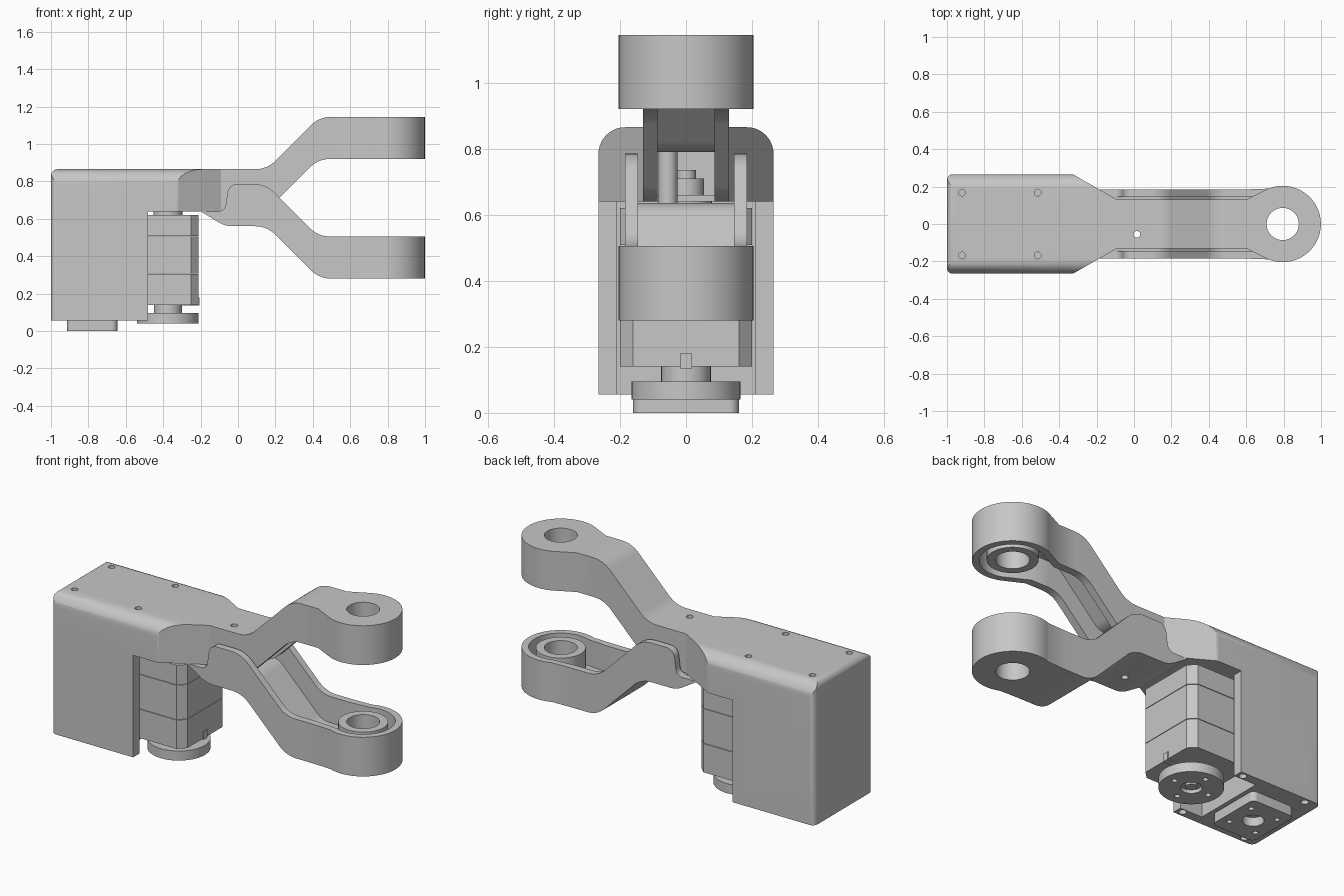
import bpy, bmesh
from math import cos, sin, pi, radians
from mathutils import Vector

if "Cube" in bpy.data.objects:
    bpy.data.objects.remove(bpy.data.objects["Cube"])

GREY = (0.57, 0.57, 0.57, 1)
grey = bpy.data.materials.new("plain grey")
grey.use_nodes = True
grey.diffuse_color = GREY
grey.node_tree.nodes["Principled BSDF"].inputs["Base Color"].default_value = GREY


def rounded(points, steps=8):
    """Round the corners of a polygon given as (u, v, radius)."""
    out = []
    for i, (u, v, r) in enumerate(points):
        p = Vector((u, v))
        if not r:
            out.append(p)
            continue
        a = (Vector(points[i - 1][:2]) - p).normalized()
        b = (Vector(points[(i + 1) % len(points)][:2]) - p).normalized()
        half = a.angle(b) / 2
        reach = r * cos(half) / sin(half)
        centre = p + (a + b).normalized() * (r / sin(half))
        start, end = p + a * reach - centre, p + b * reach - centre
        for k in range(steps + 1):
            spoke = start.lerp(end, k / steps).normalized()
            out.append(centre + spoke * r)
    return out


def arc(x, y, r, first=0, last=360, steps=48):
    full = abs(last - first) == 360
    count = steps if full else steps + 1
    angles = [radians(first + (last - first) * k / steps) for k in range(count)]
    return [Vector((x + r * cos(a), y + r * sin(a))) for a in angles]


def prism(name, axis, points, lo, hi):
    """Extrude an outline along an axis from lo to hi."""
    place = {"X": lambda u, v: (lo, u, v),
             "Y": lambda u, v: (u, lo, v),
             "Z": lambda u, v: (u, v, lo)}[axis]
    bm = bmesh.new()
    face = bm.faces.new([bm.verts.new(place(*p)) for p in points])
    moved = bmesh.ops.extrude_face_region(bm, geom=[face])["geom"]
    shift = Vector([(hi - lo) * (axis == a) for a in "XYZ"])
    bmesh.ops.translate(bm, vec=shift,
                        verts=[g for g in moved if isinstance(g, bmesh.types.BMVert)])
    bmesh.ops.recalc_face_normals(bm, faces=bm.faces)
    mesh = bpy.data.meshes.new(name)
    bm.to_mesh(mesh)
    bm.free()
    mesh.materials.append(grey)
    ob = bpy.data.objects.new(name, mesh)
    bpy.context.collection.objects.link(ob)
    return ob


def box(name, x, y, z):
    return prism(name, "Z", [(x[0], y[0]), (x[1], y[0]), (x[1], y[1]), (x[0], y[1])], *z)


def disc(name, x, y, r, lo, hi):
    return prism(name, "Z", arc(x, y, r), lo, hi)


def combine(target, tool, operation):
    mod = target.modifiers.new("cut", "BOOLEAN")
    mod.operation, mod.solver, mod.object = operation, "EXACT", tool
    bpy.context.view_layer.objects.active = target
    bpy.ops.object.modifier_apply(modifier=mod.name)
    bpy.data.objects.remove(tool)


def cut(target, tool):
    combine(target, tool, "DIFFERENCE")


def drill(target, x, y, r, lo, hi):
    cut(target, disc("drill", x, y, r, lo, hi))


EYE = 0.795            # centre of both arm eyes
PIN = (0.015, -0.055)  # screw through the fork root
MOTOR = -0.375         # motor axis


def arm(name, start, half, inner, flip):
    """One fork arm: bent profile crossed with the eye outline, then hollowed."""
    def z(v):
        return 1.425 - v if flip else v

    def side(points):
        return rounded([(u, z(v), r) for u, v, r in points])

    def plan(w, r, left):
        loop = arc(EYE, 0, r, -112, 112)
        return [(left, w), (left, -w), (0.6, -w)] + [tuple(p) for p in loop] + [(0.6, w)]

    outline = start + [(0.155, 0.56, .15), (0.435, 0.28, .15), (1.1, 0.28, 0),
                       (1.1, 0.505, 0), (0.43, 0.505, .15), (0.15, 0.785, .15)]
    ob = prism(name, "Y", side(outline), -0.4, 0.4)
    combine(ob, prism("plan", "Z", plan(half, 0.204, -0.25), 0, 1.5), "INTERSECT")
    # Channel with its floor parallel to the outer skin
    hollow = prism("hollow", "Y", side([
        (-0.4, 0.635, 0), (0.155, 0.635, .1), (0.435, 0.355, .1),
        (1.1, 0.355, 0), (1.1, 0.95, 0), (-0.4, 0.95, 0)]), -0.4, 0.4)
    combine(hollow, prism("plan", "Z", plan(inner, 0.167, -0.35), 0, 1.5), "INTERSECT")
    cut(ob, hollow)
    # Bearing boss and bore
    combine(ob, disc("boss", EYE, 0, 0.13, *sorted((z(0.33), z(0.5)))), "UNION")
    drill(ob, EYE, 0, 0.086, -0.1, 1.5)
    drill(ob, *PIN, 0.018, 0, 1)
    return ob


arm("upper_arm", [(-0.09, 0.785, 0), (-0.09, 0.56, 0)], 0.13, 0.086, True)
arm("lower_arm", [(-0.05, 0.785, .05), (-0.07, 0.64, .04), (-0.2, 0.64, 0),
                  (-0.07, 0.56, .15)], 0.185, 0.145, False)

# Screw post between the arms
post = disc("screw_post", *PIN, 0.029, 0.63, 0.8)
drill(post, *PIN, 0.018, 0, 1)

# Housing: side outline crossed with plan and rounded end section
housing = prism("housing", "Y", rounded([
    (-1, 0.055, 0), (-0.48, 0.055, 0), (-0.48, 0.64, 0),
    (-0.09, 0.64, 0), (-0.09, 0.865, 0), (-1, 0.865, .035)]), -0.4, 0.4)
combine(housing, prism("plan", "Z", rounded([
    (-1, -0.265, .03), (-0.325, -0.265, .03), (-0.09, -0.13, 0),
    (-0.09, 0.13, 0), (-0.325, 0.265, .03), (-1, 0.265, .03)]), 0, 1), "INTERSECT")
combine(housing, prism("section", "X", rounded([
    (-0.265, 0, 0), (0.265, 0, 0), (0.265, 0.865, .08), (-0.265, 0.865, .08)]),
    -1.1, 0), "INTERSECT")
# Motor bay, wiring channel and screw holes
cut(housing, box("bay", (-0.62, -0.4), (-0.21, 0.21), (0, 0.64)))
cut(housing, box("channel", (-0.5, 0), (-0.086, 0.086), (0.66, 0.79)))
for s in (-1, 1):
    for x in (-0.92, -0.515):
        drill(housing, x, s * 0.168, 0.018, 0.83, 0.9)
        drill(housing, x, s * 0.235, 0.02, 0, 0.09)

# Foot pad under the housing
pad = prism("foot_pad", "Z", rounded([
    (-0.915, -0.16, .03), (-0.645, -0.16, .03),
    (-0.645, 0.16, .03), (-0.915, 0.16, .03)]), 0, 0.06)
drill(pad, -0.78, 0, 0.055, -0.1, 0.05)
for sx in (-1, 1):
    for sy in (-1, 1):
        drill(pad, -0.78 + sx * 0.085, sy * 0.085, 0.014, -0.1, 0.05)

# Motor: three stacked blocks with chamfered corners
c = 0.04
corner = [(-0.58 + c, -0.2), (-0.21 - c, -0.2), (-0.21, -0.2 + c), (-0.21, 0.2 - c),
          (-0.21 - c, 0.2), (-0.58 + c, 0.2), (-0.58, 0.2 - c), (-0.58, -0.2 + c)]
for name, lo, hi in (("motor_base", 0.14, 0.305), ("motor_core", 0.308, 0.505),
                     ("motor_cap", 0.508, 0.62)):
    prism(name, "Z", corner, lo, hi)
box("motor_plug", (-0.3, -0.205), (-0.018, 0.018), (0.135, 0.18))
disc("motor_pilot", MOTOR, 0, 0.078, 0.61, 0.65)
disc("motor_shaft", MOTOR, 0, 0.03, 0.6, 0.735)
disc("motor_collar", MOTOR, 0, 0.055, 0.65, 0.71)
disc("lower_shaft", MOTOR, 0, 0.075, 0.09, 0.145)

# Drive wheel
wheel = disc("drive_wheel", MOTOR, 0, 0.165, 0.04, 0.095)
drill(wheel, MOTOR, 0, 0.055, 0, 0.06)
for k in range(4):
    a = k * pi / 2
    drill(wheel, MOTOR + 0.11 * cos(a), 0.11 * sin(a), 0.014, 0, 0.07)
disc("wheel_screw", MOTOR, 0, 0.03, 0.045, 0.07)

# Smooth curved faces, keep edges sharp
bpy.ops.object.select_all(action="DESELECT")
for ob in bpy.context.collection.objects:
    if ob.type == "MESH" and grey.name in ob.data.materials:
        ob.select_set(True)
        bpy.context.view_layer.objects.active = ob
bpy.ops.object.shade_smooth_by_angle(angle=radians(30))
